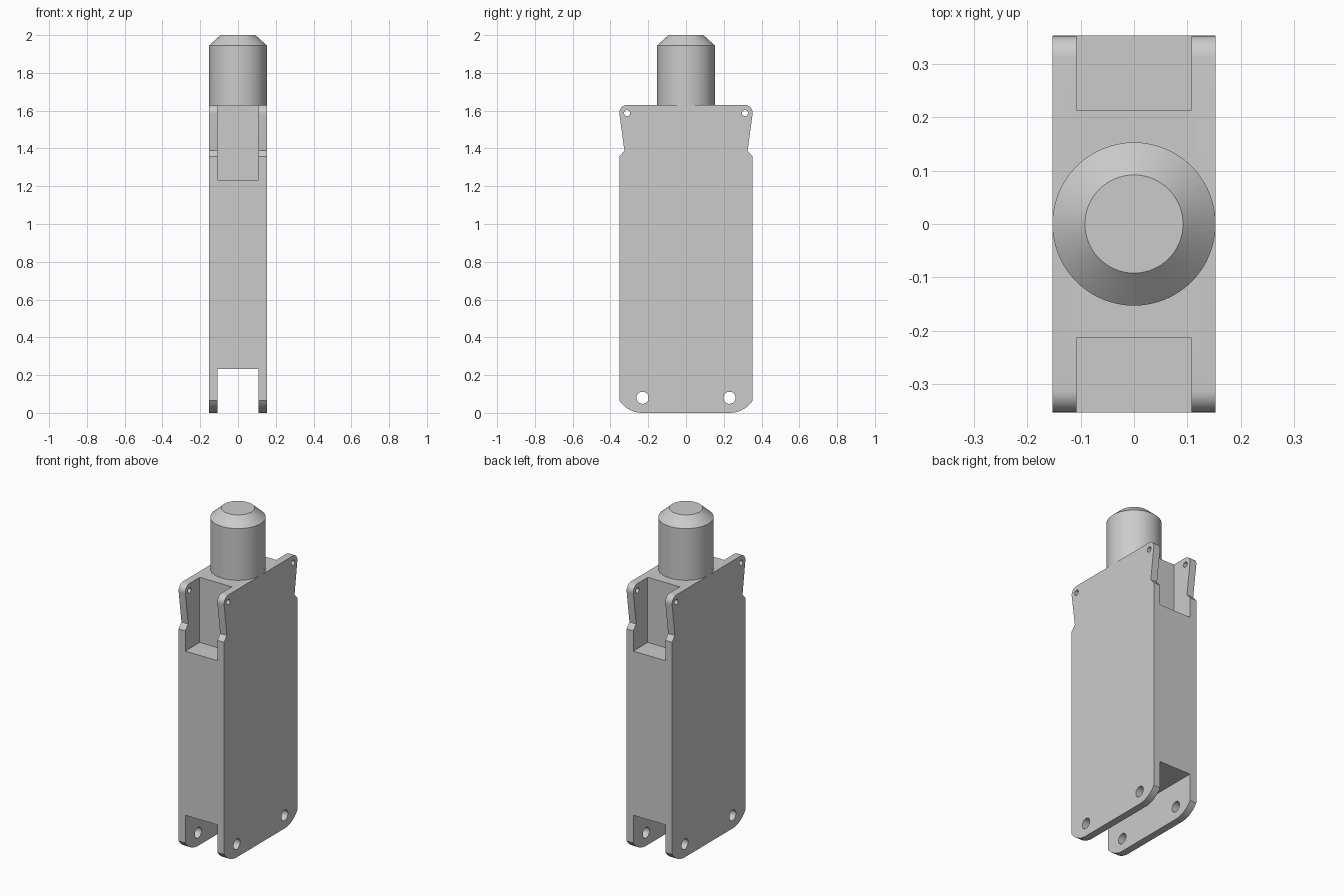
import bpy
import bmesh
from math import sin, cos, radians
from mathutils import Matrix

if "Cube" in bpy.data.objects:
    bpy.data.objects.remove(bpy.data.objects["Cube"])

HALF_WIDTH, HALF_DEPTH, BODY_TOP = 0.153, 0.353, 1.63
SLOT_HALF = 0.108

grey = bpy.data.materials.new("plain grey")
grey.use_nodes = True
COLOUR = (0.6, 0.6, 0.6, 1)
grey.diffuse_color = COLOUR
grey.node_tree.nodes["Principled BSDF"].inputs["Base Color"].default_value = COLOUR


def make_object(name, bm):
    bmesh.ops.recalc_face_normals(bm, faces=bm.faces)
    mesh = bpy.data.meshes.new(name)
    bm.to_mesh(mesh)
    bm.free()
    mesh.materials.append(grey)
    obj = bpy.data.objects.new(name, mesh)
    bpy.context.collection.objects.link(obj)
    return obj


def activate(obj):
    bpy.ops.object.select_all(action="DESELECT")
    obj.select_set(True)
    bpy.context.view_layer.objects.active = obj


def arc(cy, cz, radius, start, end, steps=10):
    angles = [radians(start + (end - start) * i / steps) for i in range(steps + 1)]
    return [(cy + radius * cos(a), cz + radius * sin(a)) for a in angles]


def cut(body, cutter):
    activate(body)
    mod = body.modifiers.new("cut", "BOOLEAN")
    mod.operation = "DIFFERENCE"
    mod.solver = "EXACT"
    mod.object = cutter
    bpy.ops.object.modifier_apply(modifier=mod.name)
    bpy.data.objects.remove(cutter)


def box(x, y0, y1, z0, z1):
    bm = bmesh.new()
    bmesh.ops.create_cube(bm, size=1)
    bmesh.ops.scale(bm, vec=(2 * x, y1 - y0, z1 - z0), verts=bm.verts)
    bmesh.ops.translate(bm, vec=(0, (y0 + y1) / 2, (z0 + z1) / 2), verts=bm.verts)
    return make_object("slot_cutter", bm)


def cross_pin(y, z, radius):
    bm = bmesh.new()
    turn = Matrix.Translation((0, y, z)) @ Matrix.Rotation(radians(90), 4, "Y")
    bmesh.ops.create_cone(bm, cap_ends=True, segments=32, radius1=radius,
                          radius2=radius, depth=1, matrix=turn)
    return make_object("hole_cutter", bm)


# Body: half of the side outline, mirrored and extruded across the width
half = arc(0.23, 0.149, 0.149, -90, -34.5)
half += [(HALF_DEPTH, 1.357), (0.326, 1.388)]
half += arc(0.312, BODY_TOP - 0.041, 0.041, -8, 90)
outline = half + [(-y, z) for y, z in reversed(half)]
bm = bmesh.new()
side = bm.faces.new([bm.verts.new((-HALF_WIDTH, y, z)) for y, z in outline])
grown = bmesh.ops.extrude_face_region(bm, geom=[side])["geom"]
bmesh.ops.translate(bm, vec=(2 * HALF_WIDTH, 0, 0),
                    verts=[v for v in grown if isinstance(v, bmesh.types.BMVert)])
body = make_object("body", bm)

# Slots: one through the foot, one at each end of the head
cut(body, box(SLOT_HALF, -0.5, 0.5, -0.1, 0.233))
cut(body, box(SLOT_HALF, 0.214, 0.5, 1.233, 1.8))
cut(body, box(SLOT_HALF, -0.5, -0.214, 1.233, 1.8))

# Pin holes through the side plates
for s in (-1, 1):
    cut(body, cross_pin(s * 0.23, 0.08, 0.032))
    cut(body, cross_pin(s * 0.312, 1.587, 0.016))

# Plunger: cylinder with a chamfered tip
bm = bmesh.new()
for r0, r1, z0, z1 in ((0.153, 0.153, BODY_TOP, 1.945), (0.153, 0.092, 1.945, 2.0)):
    bmesh.ops.create_cone(bm, cap_ends=False, segments=64, radius1=r0, radius2=r1,
                          depth=z1 - z0, matrix=Matrix.Translation((0, 0, (z0 + z1) / 2)))
bmesh.ops.remove_doubles(bm, verts=bm.verts, dist=0.0005)
bmesh.ops.holes_fill(bm, edges=[e for e in bm.edges if e.is_boundary], sides=0)
plunger = make_object("plunger", bm)

for obj in (body, plunger):
    activate(obj)
    bpy.ops.object.shade_smooth_by_angle(angle=radians(25))
